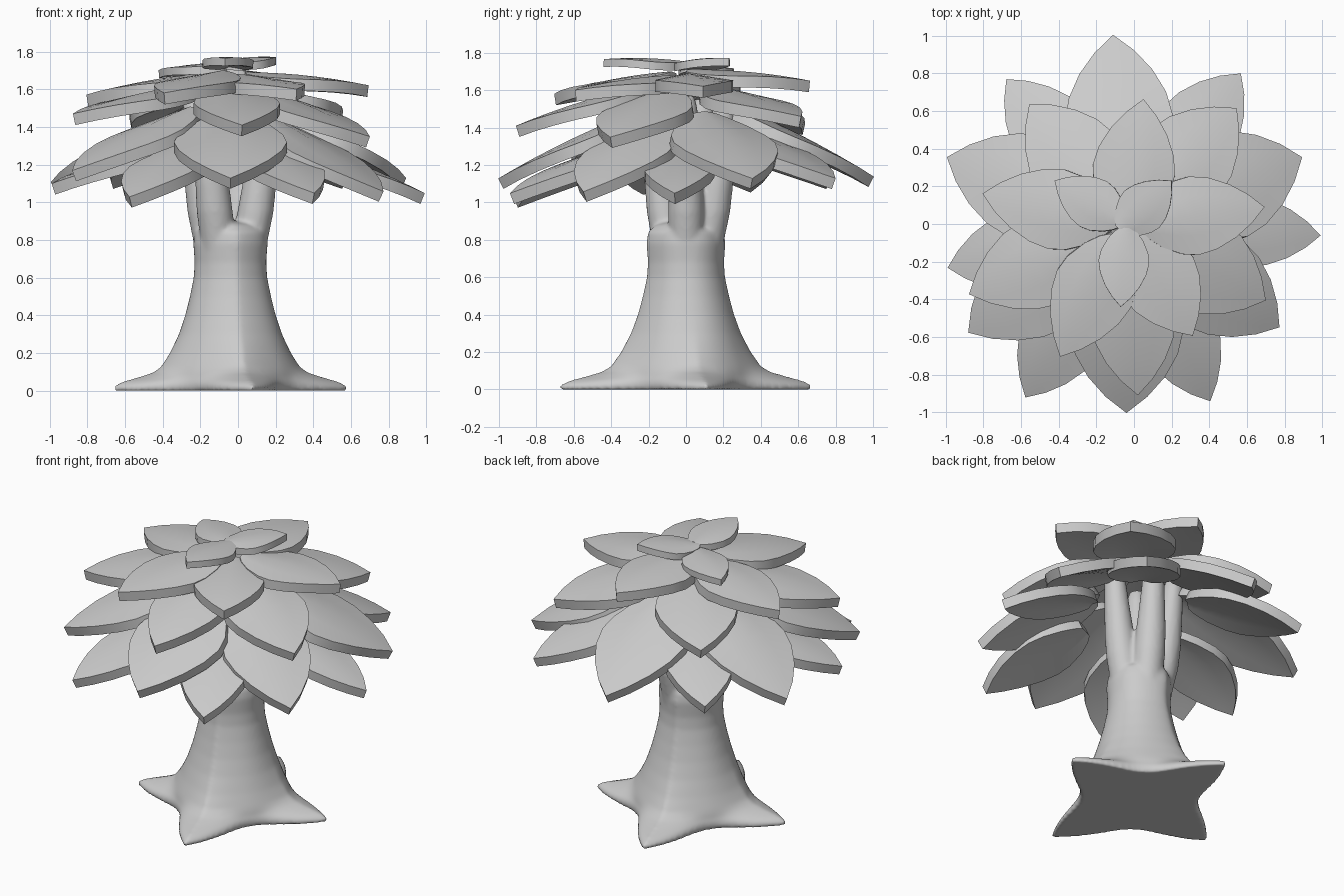
import bpy, bmesh
from math import sin, cos, pi, radians
from mathutils import Vector

if "Cube" in bpy.data.objects:
    bpy.data.objects.remove(bpy.data.objects["Cube"])

CENTRE = Vector((-0.04, 0.0, 0.0))


def finish(bm, name):
    bmesh.ops.recalc_face_normals(bm, faces=bm.faces)
    mesh = bpy.data.meshes.new(name)
    bm.to_mesh(mesh)
    bm.free()
    mesh.shade_smooth()
    mesh.set_sharp_from_angle(angle=radians(40))
    obj = bpy.data.objects.new(name, mesh)
    bpy.context.collection.objects.link(obj)
    return obj


def loft(bm, rings):
    """Skin a stack of closed rings and cap both ends."""
    rows = [[bm.verts.new(p) for p in ring] for ring in rings]
    n = len(rows[0])
    for a, b in zip(rows, rows[1:]):
        for i in range(n):
            bm.faces.new((a[i], a[(i + 1) % n], b[(i + 1) % n], b[i]))
    bm.faces.new(rows[0])
    bm.faces.new(rows[-1])


# Trunk: each ring has a radius at the roots and a radius between them
trunk = bmesh.new()
ROOT_TURN = radians(10)
profile = [(0, .63, .355), (.02, .635, .36), (.045, .59, .36), (.07, .50, .35),
           (.095, .42, .345), (.125, .375, .335), (.2, .325, .305), (.3, .275, .27),
           (.4, .24, .24), (.5, .215, .215), (.6, .195, .195), (.68, .19, .19),
           (.78, .197, .197), (.84, .19, .19), (.88, .15, .15), (.9, .08, .08)]
rings = []
for z, r_root, r_gap in profile:
    ring = []
    for i in range(144):
        a = 2 * pi * i / 144
        k = (1 - abs(sin(2 * (a - ROOT_TURN)))) ** 1.15
        r = r_gap + (r_root * (1 + .09 * sin(a) ** 2) - r_gap) * k
        ring.append(CENTRE + Vector((r * cos(a), r * sin(a), z)))
    rings.append(ring)
loft(trunk, rings)

# Branches rising from the trunk into the crown
for dx, dy in [(.175, .0), (.05, .185), (-.11, -.15), (-.175, .08)]:
    rings = []
    for z, spread, r in [(.62, .48, .085), (.8, .6, .094), (.95, .76, .096), (1.1, .88, .09),
                         (1.3, 1.0, .076), (1.5, 1.1, .062), (1.57, 1.12, .045)]:
        c = CENTRE + Vector((dx * spread, dy * spread, z))
        rings.append([c + Vector((r * cos(2 * pi * i / 20), r * sin(2 * pi * i / 20), 0))
                      for i in range(20)])
    loft(trunk, rings)

# Fuse trunk and branches into one soft surface
trunk = finish(trunk, "trunk_and_branches")
fuse = trunk.modifiers.new("fuse", "REMESH")
fuse.mode = "VOXEL"
fuse.voxel_size = .013
fuse.use_smooth_shade = True
soften = trunk.modifiers.new("soften", "SMOOTH")
soften.factor = .5
soften.iterations = 5

# Leaf outline: position along the length, half width as a fraction
OUTLINE = [(0, .25), (.05, .45), (.15, .7), (.3, .93), (.43, 1), (.58, .91), (.74, .68), (.88, .37), (1, 0)]


def leaf(name, tip, length, width, base_z, thick):
    tip = Vector(tip)
    out = Vector((tip.x + .04, tip.y, 0)).normalized()
    base = tip - out * length
    base.z = base_z
    along = tip - base
    side = out.cross(Vector((0, 0, 1)))
    normal = side.cross(along).normalized()
    bm = bmesh.new()
    layers = []
    for h in (thick / 2, -thick / 2):
        rows = []
        for t, w in OUTLINE[:-1]:
            row = []
            for u in (-1, -.5, 0, .5, 1):
                # folded slightly along the midrib, arched along the length
                lift = .1 * t * (1 - t) * length - .1 * width * w * abs(u) ** 1.2 * (1 - t)
                row.append(bm.verts.new(base + along * t + side * (u * w * width / 2)
                                        + normal * (lift + h)))
            rows.append(row)
        end = bm.verts.new(tip + normal * h)
        for a, b in zip(rows, rows[1:]):
            for i in range(4):
                bm.faces.new((a[i], a[i + 1], b[i + 1], b[i]))
        for i in range(4):
            bm.faces.new((rows[-1][i], rows[-1][i + 1], end))
        layers.append([r[0] for r in rows] + [end] + [r[4] for r in reversed(rows)]
                      + rows[0][3:0:-1])
    top, low = layers
    for i in range(len(top)):
        j = (i + 1) % len(top)
        bm.faces.new((top[i], top[j], low[j], low[i]))
    finish(bm, name)


# Crown tiers: (tip x, tip y, tip z, length, width, base z)
TIERS = {
    "top_leaf": [(.20, .23, 1.75, .38, .27, 1.73), (-.07, -.44, 1.745, .42, .27, 1.735),
                 (-.42, .23, 1.68, .42, .28, 1.72)],
    "upper_leaf": [(.05, .66, 1.62, .66, .44, 1.68), (.69, .09, 1.59, .66, .42, 1.66),
                   (-.39, -.70, 1.55, .70, .44, 1.67), (-.80, .16, 1.54, .70, .43, 1.66),
                   (.31, -.59, 1.57, .62, .43, 1.65)],
    "middle_leaf": [(.02, -.90, 1.38, .70, .46, 1.60), (.69, -.40, 1.32, .66, .52, 1.58),
                    (-.55, .63, 1.39, .68, .50, 1.60), (.54, .61, 1.43, .66, .50, 1.60),
                    (-.87, -.37, 1.44, .70, .48, 1.60)],
    "lower_leaf": [(-.11, .99, 1.11, .76, .57, 1.50), (.88, .35, 1.10, .72, .58, 1.46),
                   (-.98, .35, 1.08, .76, .56, 1.48), (-.87, -.57, 1.14, .76, .54, 1.48),
                   (-.04, -.99, 1.10, .74, .60, 1.46), (.76, -.54, 1.03, .70, .54, 1.42)],
    "skirt_leaf": [(.56, .79, 1.10, .66, .44, 1.38), (-.67, .76, 1.10, .68, .44, 1.38),
                   (.98, -.06, 1.02, .66, .38, 1.28), (-.98, -.23, 1.07, .66, .42, 1.30),
                   (-.57, -.91, 1.00, .66, .44, 1.30), (.40, -.93, 1.02, .66, .42, 1.30)],
}
for name, leaves in TIERS.items():
    thick = .042 if name == "top_leaf" else .062
    for n, (x, y, z, length, width, base_z) in enumerate(leaves):
        leaf(f"{name}_{n + 1}", (x, y, z), length, width, base_z, thick)
